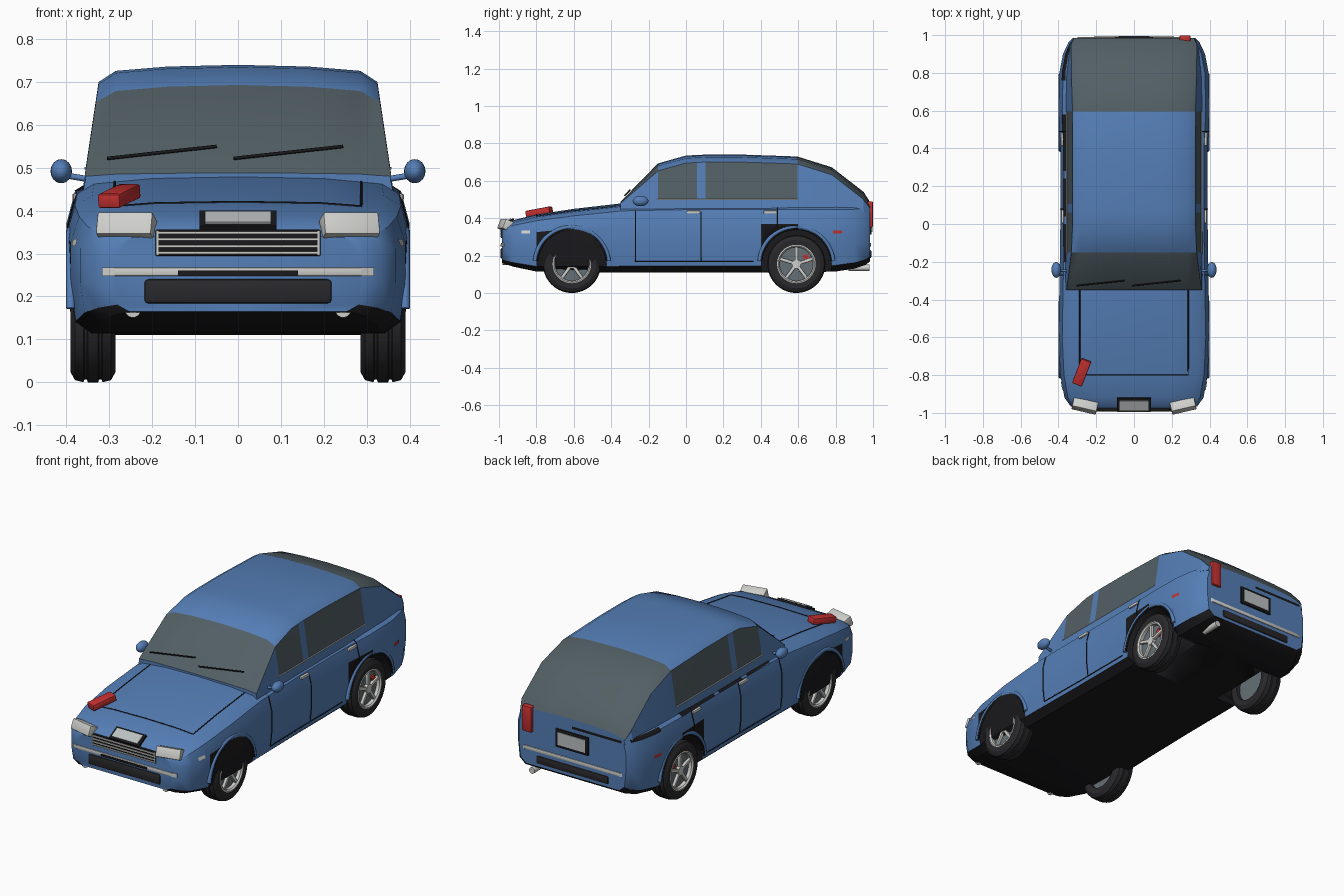
import bpy, bmesh, math
from mathutils import Vector, Matrix, Euler
from mathutils.bvhtree import BVHTree

if "Cube" in bpy.data.objects:
    bpy.data.objects.remove(bpy.data.objects["Cube"])


def material(name, r, g, b):
    m = bpy.data.materials.new(name)
    m.use_nodes = True
    m.diffuse_color = (r, g, b, 1)
    m.node_tree.nodes["Principled BSDF"].inputs["Base Color"].default_value = (r, g, b, 1)
    return m


BLUE = material("blue paint", 0.09, 0.21, 0.47)
GLASS = material("grey glass", 0.085, 0.115, 0.13)
BLACK = material("black trim", 0.01, 0.01, 0.012)
RUBBER = material("tyre rubber", 0.022, 0.022, 0.025)
SILVER = material("silver", 0.62, 0.62, 0.6)
DISC = material("brake grey", 0.13, 0.16, 0.18)
RED = material("red lens", 0.55, 0.03, 0.03)
PLATE = material("plate grey", 0.5, 0.53, 0.53)


def finish(name, bm, mats, angle=30):
    bmesh.ops.recalc_face_normals(bm, faces=bm.faces)
    me = bpy.data.meshes.new(name)
    bm.to_mesh(me)
    bm.free()
    for m in mats:
        me.materials.append(m)
    ob = bpy.data.objects.new(name, me)
    bpy.context.collection.objects.link(ob)
    bpy.ops.object.select_all(action="DESELECT")
    ob.select_set(True)
    bpy.context.view_layer.objects.active = ob
    if angle:
        bpy.ops.object.shade_smooth_by_angle(angle=math.radians(angle))
    return ob


def box(name, loc, size, mat, rot=(0, 0, 0), bevel=0):
    bm = bmesh.new()
    bmesh.ops.create_cube(bm, size=1, matrix=Matrix.Diagonal((*size, 1)))
    if bevel:
        bmesh.ops.bevel(bm, geom=bm.edges[:], offset=bevel, segments=2, affect="EDGES", profile=0.5)
    turn = Euler([math.radians(a) for a in rot]).to_matrix().to_4x4()
    bm.transform(Matrix.Translation(loc) @ turn)
    return finish(name, bm, [mat])


def rod(name, loc, radius, length, axis, mat, sides=24):
    bm = bmesh.new()
    bmesh.ops.create_cone(bm, cap_ends=True, segments=sides, radius1=radius, radius2=radius, depth=length)
    bm.transform(Matrix.Translation(loc) @ Vector(axis).to_track_quat("Z", "Y").to_matrix().to_4x4())
    return finish(name, bm, [mat])


def tube(name, pts, radius, mat):
    cu = bpy.data.curves.new(name, "CURVE")
    cu.dimensions = "3D"
    cu.bevel_depth = radius
    cu.bevel_resolution = 2
    cu.use_fill_caps = True
    sp = cu.splines.new("POLY")
    sp.points.add(len(pts) - 1)
    for p, co in zip(sp.points, pts):
        p.co = (*co, 1)
    cu.materials.append(mat)
    ob = bpy.data.objects.new(name, cu)
    bpy.context.collection.objects.link(ob)


def lathe(name, profile, loc, mat, sides=40, closed=True):
    # Revolves (x, radius) points around a sideways axis
    bm = bmesh.new()
    rings = []
    for i in range(sides):
        a = math.tau * i / sides
        rings.append([bm.verts.new((x, r * math.cos(a), r * math.sin(a))) for x, r in profile])
    n = len(profile)
    for i in range(sides):
        p, q = rings[i], rings[(i + 1) % sides]
        for j in range(n if closed else n - 1):
            bm.faces.new((p[j], p[(j + 1) % n], q[(j + 1) % n], q[j]))
    bm.transform(Matrix.Translation(loc))
    return finish(name, bm, [mat])


def loft(name, sections, mats, rule):
    # Mirrored half sections joined along the length; rule(station, row) picks the colour
    bm = bmesh.new()
    rings = []
    for y, half in sections:
        ring = half + [(-x, z) for x, z in half[-2:0:-1]]
        rings.append([bm.verts.new((x, y, z)) for x, z in ring])
    n = len(rings[0])
    for i in range(len(rings) - 1):
        for j in range(n):
            k = (j + 1) % n
            f = bm.faces.new((rings[i][j], rings[i][k], rings[i + 1][k], rings[i + 1][j]))
            f.material_index = rule(i, min(j, n - 1 - j))
    bm.faces.new(rings[0])
    bm.faces.new(rings[-1])
    return finish(name, bm, mats)


# Lower body: length, half width, top, bottom
stations = [(-.985, .29, .345, .165), (-.965, .335, .367, .155), (-.92, .368, .39, .14),
            (-.8, .39, .42, .115), (-.6, .4, .45, .11), (-.34, .395, .48, .11),
            (0, .39, .487, .11), (.4, .39, .487, .11), (.6, .4, .487, .11), (.8, .395, .487, .115),
            (.9, .376, .487, .13), (.96, .348, .487, .15), (.985, .325, .475, .17)]
shape = [(0, 0), (.5, .01), (.85, .045), (.95, .11), (1, .31), (1, .63), (.97, .91), (.87, 1), (0, 1)]
body = loft("body", [(y, [(w * u, t - (t - b) * v) for u, v in shape]) for y, w, t, b in stations],
            [BLUE, BLACK], lambda i, r: int(r >= 6))

# Wheel wells cut from the body
AXLES = (-.61, .59)
HUB, WELL = .155, .187
for y in AXLES:
    for s in (-1, 1):
        cutter = rod("well_cutter", (s * .36, y, HUB), WELL, .28, (1, 0, 0), BLACK, 40)
        cutter.hide_render = True
        bpy.context.view_layer.objects.active = body
        mod = body.modifiers.new("well", "BOOLEAN")
        mod.object = cutter
        mod.operation = "DIFFERENCE"
        mod.solver = "EXACT"
        bpy.ops.object.modifier_apply(modifier=mod.name)
        bpy.data.objects.remove(cutter)
for f in body.data.polygons:
    c = f.center
    if any(math.hypot(c.y - y, c.z - HUB) < WELL + .001 for y in AXLES) and abs(c.x) > .2:
        f.material_index = 1
bm = bmesh.new()
bm.from_mesh(body.data)
tree = BVHTree.FromBMesh(bm)
bm.free()


def on_body(p, d, lift=.002):
    # Drops a point onto the body along direction d
    d = Vector(d)
    hit = tree.ray_cast(Vector(p) - d * 2, d)[0]
    return None if hit is None else hit - d * lift


def seam(name, corners, d, radius=.003):
    pts = []
    for a, b in zip(corners, corners[1:]):
        pts += [on_body(Vector(a).lerp(Vector(b), i / 12), d, 0) for i in range(13)]
    tube(name, [p for p in pts if p], radius, BLACK)


def patch(name, origin, u, v, d, mat, n=12):
    # Thin painted panel lying on the body
    bm = bmesh.new()
    grid = [[on_body(Vector(origin) + Vector(u) * i / n + Vector(v) * j / 3, d, .004) for j in range(4)]
            for i in range(n + 1)]
    grid = [[bm.verts.new(p) for p in row] for row in grid if None not in row]
    for p, q in zip(grid, grid[1:]):
        for j in range(3):
            bm.faces.new((p[j], p[j + 1], q[j + 1], q[j]))
    finish(name, bm, [mat])


# Cabin: length, roof height, width scale, edge drop
cab = [(-.35, .488, 1, .008), (-.15, .693, 1, .04), (0, .735, 1, .04), (.06, .738, 1, .04), (.105, .74, 1, .04),
       (.3, .74, 1, .04), (.595, .73, 1, .04), (.78, .672, .99, .04), (.95, .54, .94, .04), (.985, .485, .88, .03)]
rings = []
for y, t, k, d in cab:
    e = t - d
    belt = min(.5, e - .004)
    edge = .325 + .03 * max(0, .695 - e) / .2
    rings.append((y, [(0, t), (.165 * k, t - d * .1), (.285 * k, t - d * .35), (edge * k, e),
                      (.355 * k, belt), (.364 * k, .43), (0, .43)]))
side_glass = (1, 2, 4, 5)
loft("cabin", rings, [BLUE, GLASS],
     lambda i, r: int((r < 3 and (i == 0 or i >= 6)) or (r == 3 and i in side_glass)))

# Wheels
tread = [(-.05, .1), (-.053, .13), (-.042, .15), (-.022, .155), (-.02, .149), (-.014, .149), (-.012, .155)]
tread += [(-x, r) for x, r in reversed(tread)]
for y in AXLES:
    for s in (-1, 1):
        c = Vector((s * .338, y, HUB))
        out = Vector((s, 0, 0))
        lathe("tyre", tread, c, RUBBER)
        rod("brake_disc", c, .1, .056, out, DISC, 32)
        lathe("rim_ring", [(s * .02, .103), (s * .051, .103), (s * .053, .097), (s * .046, .09), (s * .02, .09)],
              c, SILVER)
        rod("hub_cap", c + out * .036, .024, .022, out, SILVER, 20)
        box("brake_caliper", c + Vector((s * .03, .055, .03)), (.012, .025, .045), RED, (30, 0, 0))
        for i in range(5):
            a = math.tau * i / 5
            p = c + Vector((s * .037, -.057 * math.sin(a), .057 * math.cos(a)))
            box("wheel_spoke", p, (.016, .017, .08), SILVER, (math.degrees(a), 0, 0), .003)
        arc = [math.radians(5 + i * 170 / 24) for i in range(25)]
        for r, w, x, m in ((.198, .011, .39, BLUE), (.187, .005, .394, BLACK)):
            tube("wheel_arch", [(s * x, y + r * math.cos(a), HUB + r * math.sin(a)) for a in arc], w, m)

# Parts repeated on both sides
for s in (-1, 1):
    inward = (-s, 0, 0)
    seam("front_door_seam", [(0, .08, .455), (0, .08, .168), (0, -.27, .168), (0, -.27, .46)], inward)
    seam("rear_door_seam", [(0, .08, .168), (0, .36, .168)], inward)
    seam("rear_door_edge", [(0, .49, .455), (0, .49, .35)], inward)
    for y in (.04, .45):
        box("door_handle", on_body((0, y, .432), inward), (.016, .07, .016), SILVER, bevel=.004)
    tube("window_trim", [(s * .356, -.155, .499), (s * .356, .595, .499)], .003, SILVER)
    patch("front_marker", (0, -.88, .318), (0, .045, 0), (0, 0, .016), inward, SILVER)
    patch("rear_marker", (0, .785, .318), (0, .05, 0), (0, 0, .016), inward, RED)
    bm = bmesh.new()
    bmesh.ops.create_uvsphere(bm, u_segments=20, v_segments=12, radius=1)
    bm.transform(Matrix.Translation((s * .412, -.243, .492)) @ Matrix.Diagonal((.025, .042, .028, 1)))
    finish("door_mirror", bm, [BLUE])
    tube("mirror_arm", [(s * .34, -.25, .472), (s * .4, -.245, .482)], .007, BLUE)
    box("headlight", (s * .26, -.963, .362), (.132, .052, .054), SILVER, (-22, 0, s * 13), .004)
    rod("fog_light", (s * .245, -.965, .17), .019, .03, (0, 1, 0), SILVER)
    rod("fog_light_bulb", (s * .245, -.977, .17), .009, .012, (0, 1, 0), DISC)
    box("rear_reflector", (s * .24, .975, .172), (.07, .012, .012), RED)

# Bonnet seam and wipers
seam("bonnet_seam", [(-.287, -.33, 0), (-.287, -.8, 0), (.287, -.8, 0), (.287, -.33, 0)], (0, 0, -1))
for x in (-.305, -.01):
    tube("wiper", [(x, -.327, .522), (x + .255, -.3, .55)], .004, BLACK)

# Nose
box("grille_frame", (0, -.982, .325), (.385, .016, .062), BLACK, bevel=.004)
for z in (.302, .317, .333, .349):
    box("grille_bar", (0, -.99, z), (.37, .008, .006), SILVER)
for s in (-1, 1):
    box("grille_side", (s * .188, -.988, .325), (.006, .01, .058), SILVER)
box("front_plate_frame", (0, -.955, .376), (.18, .078, .014), BLACK, (28, 0, 0))
box("front_plate", (0, -.959, .382), (.155, .056, .01), PLATE, (28, 0, 0))
box("lower_intake", (0, -.978, .212), (.44, .03, .06), RUBBER, bevel=.012)

# Bumper strips at both ends
for s, label in ((-1, "front"), (1, "rear")):
    box(label + "_bumper_strip", (0, s * .982, .258), (.58, .014, .02), SILVER, bevel=.004)
    for t in (-1, 1):
        box(label + "_bumper_tip", (t * .3, s * .978, .258), (.03, .014, .02), SILVER, (0, 0, t * s * -20))
box("front_bumper_inlay", (0, -.989, .255), (.28, .008, .011), BLACK)

# Tail
box("rear_plate_frame", (0, .984, .362), (.2, .018, .1), BLACK, bevel=.003)
box("rear_plate", (0, .991, .362), (.165, .01, .07), PLATE)
box("rear_bumper_pad", (0, .975, .208), (.44, .034, .045), RUBBER, bevel=.01)
rod("exhaust_pipe", (.25, .925, .135), .017, .11, (0, 1, 0), SILVER)
box("tail_light", (.27, .982, .42), (.058, .034, .14), RED, bevel=.006)
box("loose_tail_light", (-.277, -.785, .434), (.056, .14, .034), RED, (10, 0, -21), .006)

# Open gaps along the right shoulder and boot edge
for y, length in ((-.2, .2), (.04, .2), (.28, .3)):
    patch("shoulder_gap", (0, y, .446), (0, length, 0), (0, 0, .027), (1, 0, 0), BLACK)
patch("rear_shoulder_gap", (0, .76, .436), (0, .2, 0), (0, 0, .02), (1, 0, 0), BLACK)
patch("boot_gap", (-.3, 0, .434), (.3, 0, 0), (0, 0, .014), (0, -1, 0), BLACK)
